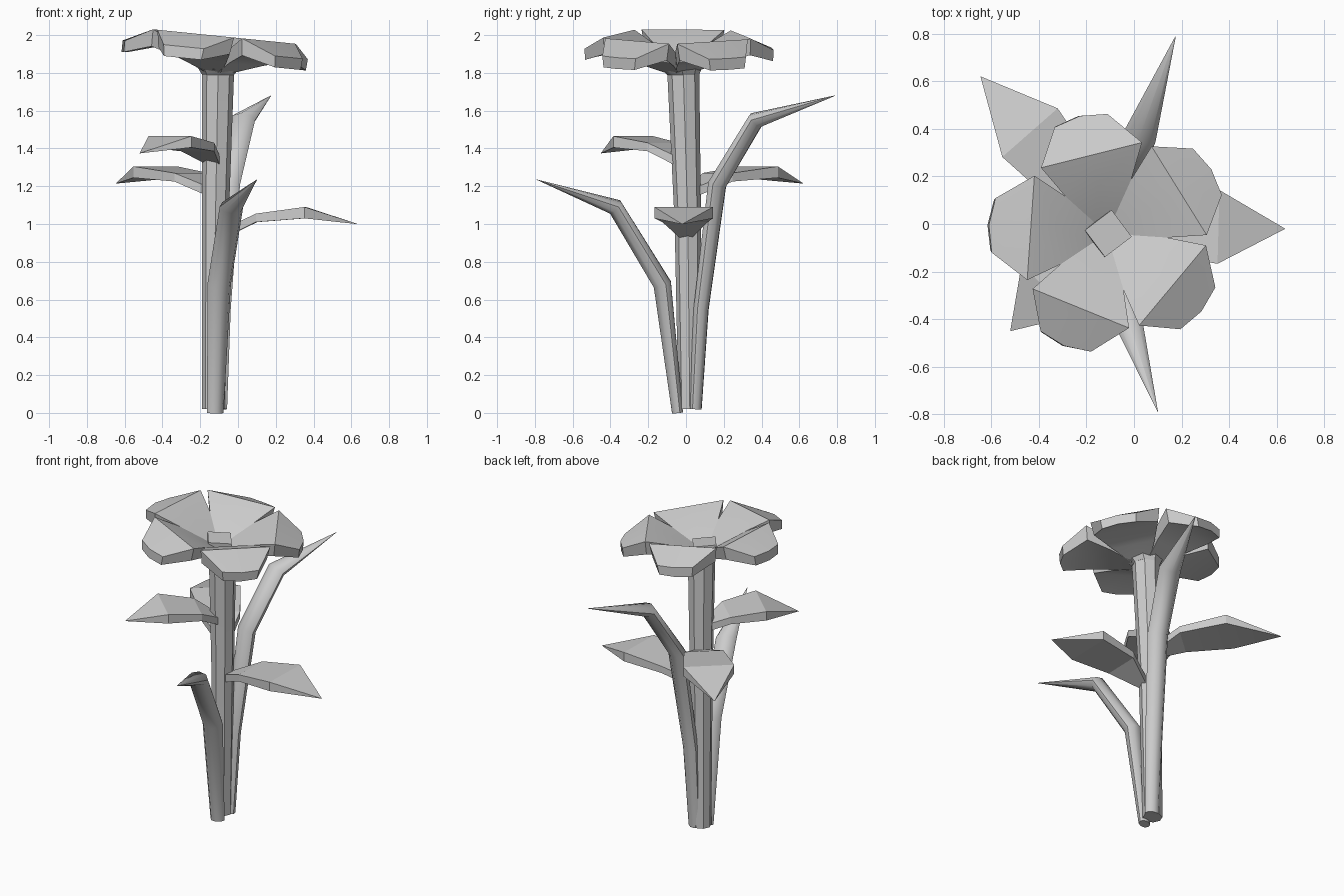
import bpy, bmesh
from math import cos, sin, pi, radians
from mathutils import Vector, Matrix

cube = bpy.data.objects.get("Cube")
if cube:
    bpy.data.objects.remove(cube)

grey = bpy.data.materials.new("plain_grey")
grey.use_nodes = True
grey.diffuse_color = (0.6, 0.6, 0.6, 1)
grey.node_tree.nodes["Principled BSDF"].inputs["Base Color"].default_value = grey.diffuse_color


def loft(name, rings, angle=35):
    """Skin a closed solid through rings of equal point count."""
    bm = bmesh.new()
    rows = [[bm.verts.new(p) for p in ring] for ring in rings]
    n = len(rows[0])
    for a, b in zip(rows, rows[1:]):
        for i in range(n):
            j = (i + 1) % n
            bm.faces.new((a[i], a[j], b[j], b[i]))
    bm.faces.new(rows[0][::-1])
    bm.faces.new(rows[-1])
    bmesh.ops.remove_doubles(bm, verts=bm.verts[:], dist=0.0005)
    bmesh.ops.recalc_face_normals(bm, faces=bm.faces[:])
    mesh = bpy.data.meshes.new(name)
    bm.to_mesh(mesh)
    bm.free()
    mesh.materials.append(grey)
    obj = bpy.data.objects.new(name, mesh)
    bpy.context.collection.objects.link(obj)
    bpy.ops.object.select_all(action='DESELECT')
    obj.select_set(True)
    bpy.context.view_layer.objects.active = obj
    bpy.ops.object.shade_smooth_by_angle(angle=radians(angle))
    return obj


def circle(center, r, sides=8):
    return [Vector(center) + Vector((r * cos(2 * pi * i / sides), r * sin(2 * pi * i / sides), 0))
            for i in range(sides)]


# Stem, widening towards the flower
loft("stem", [circle((-0.13, 0.02, 0.02), 0.06), circle((-0.12, 0.01, 1.0), 0.07),
              circle((-0.105, -0.015, 1.82), 0.085)])


# Long grass-like blades, rounded outside and shallow inside
def blade(name, path, sizes):
    pts = [Vector(p) for p in path]
    lean = (pts[-1] - pts[0]) * Vector((1, 1, 0)).length
    side = Vector((-lean.y, lean.x, 0)).normalized()
    rings = []
    for i, (p, (w, t)) in enumerate(zip(pts, sizes)):
        before = (p - pts[max(i - 1, 0)]).normalized()
        after = (pts[min(i + 1, len(pts) - 1)] - p).normalized()
        out = side.cross(before + after).normalized()
        rings.append([p + side * w * cos(a) + out * t * sin(a)
                      for a in (k * pi / 4 for k in range(8))])
    loft(name, rings, 50)


blade("front_blade",
      [(-0.12, -0.045, 0), (-0.1, -0.125, 0.68), (-0.035, -0.375, 1.09), (0.1, -0.79, 1.235)],
      [(0.045, 0.03), (0.065, 0.05), (0.065, 0.045), (0.001, 0.001)])
blade("back_blade",
      [(-0.1, 0.05, 0.02), (-0.09, 0.08, 0.55), (-0.05, 0.165, 1.21), (0.025, 0.37, 1.55), (0.175, 0.79, 1.68)],
      [(0.045, 0.033), (0.055, 0.04), (0.065, 0.05), (0.07, 0.045), (0.001, 0.001)])


# Pointed leaves: (distance along, half width, height below ridge, thickness)
LEAF = [(0.02, 0.025, 0.12, 0.05), (0.27, 0.12, 0.035, 0.045),
        (0.62, 0.155, 0, 0.06), (1, 0.001, 0.09, 0.001)]


def leaf(name, tip, ridge):
    root = Vector((-0.1, 0, ridge))
    along = Vector((tip[0], tip[1], ridge)) - root
    side = Vector((-along.y, along.x, 0)).normalized()
    rings = []
    for s, w, drop, thick in LEAF:
        c = root + along * s - Vector((0, 0, drop))
        low = Vector((0, 0, thick))
        rings.append([c + side * w, c - side * w, c - side * w - low, c + side * w - low])
    loft(name, rings, 10)


leaf("left_leaf", (0.635, -0.02), 1.09)
leaf("back_right_leaf", (-0.645, 0.62), 1.305)
leaf("front_right_leaf", (-0.52, -0.45), 1.465)

# Flower head, tilted slightly down towards the left
tilt = Matrix.Translation((-0.1, -0.04, 1.965)) @ Matrix.Rotation(radians(5.8), 4, 'Y')
# Petal sections: (distance out, half width, top, bottom)
PETAL = [(0.05, 0.05, -0.115, -0.165), (0.2, 0.145, -0.03, -0.105),
         (0.34, 0.22, 0.03, -0.06), (0.49, 0.115, -0.045, -0.105)]
for k in range(5):
    turn = tilt @ Matrix.Rotation(radians(32 + 72 * k), 4, 'Z')
    rings = []
    for r, w, top, low in PETAL:
        bulge = 0.02 if r > 0.4 else 0
        rings.append([turn @ Vector(p) for p in (
            (r, w, top), (r + bulge, 0, top), (r, -w, top),
            (r, -w * 0.93, low), (r + bulge, 0, low), (r, w * 0.93, low))])
    loft("petal_%d" % (k + 1), rings, 45)

# Square flower centre and the cup below the petals
spin = tilt @ Matrix.Rotation(radians(-8), 4, 'Z')
loft("flower_centre", [[spin @ (p + Vector((0, 0, z))) for p in circle((0, 0, 0), 0.1, 4)]
                       for z in (-0.15, -0.08)], 30)
loft("flower_cup", [circle((-0.105, -0.015, 1.79), 0.085), circle((-0.1, -0.03, 1.84), 0.12)])
